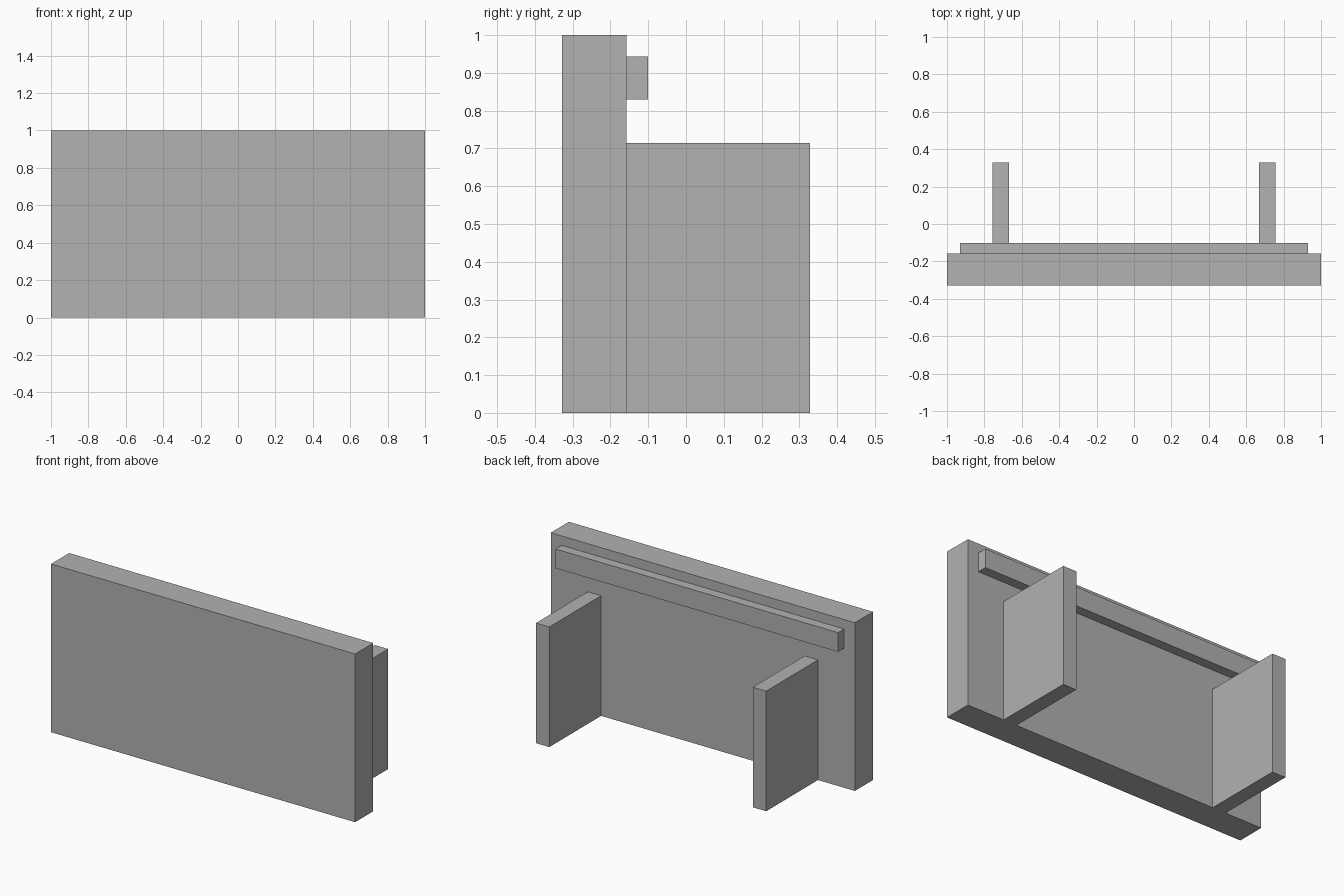
import bpy
import bmesh

cube = bpy.data.objects.get("Cube")
if cube:
    bpy.data.objects.remove(cube, do_unlink=True)

# One plain grey for every part
grey = bpy.data.materials.new("plain_grey")
grey.use_nodes = True
colour = (0.445, 0.445, 0.445, 1)
grey.diffuse_color = colour
grey.node_tree.nodes["Principled BSDF"].inputs["Base Color"].default_value = colour


def box(name, low, high):
    """Flat-faced box between two opposite corners."""
    bm = bmesh.new()
    bmesh.ops.create_cube(bm, size=1)
    for v in bm.verts:
        v.co = [(a + b) / 2 + c * (b - a) for a, b, c in zip(low, high, v.co)]
    mesh = bpy.data.meshes.new(name)
    bm.to_mesh(mesh)
    bm.free()
    mesh.materials.append(grey)
    obj = bpy.data.objects.new(name, mesh)
    bpy.context.collection.objects.link(obj)
    return obj


front_y, back_y = -0.328, 0.328
panel_back = -0.158

# Upright front panel
box("front_panel", (-1, front_y, 0), (1, panel_back, 1))

# Long rail across the top of the panel's back
box("back_rail", (-0.929, panel_back, 0.83), (0.929, -0.101, 0.944))

# Pair of support boards standing behind the panel
leg_in, leg_out, leg_top = 0.669, 0.757, 0.714
box("left_support", (leg_in, panel_back, 0), (leg_out, back_y, leg_top))
box("right_support", (-leg_out, panel_back, 0), (-leg_in, back_y, leg_top))
